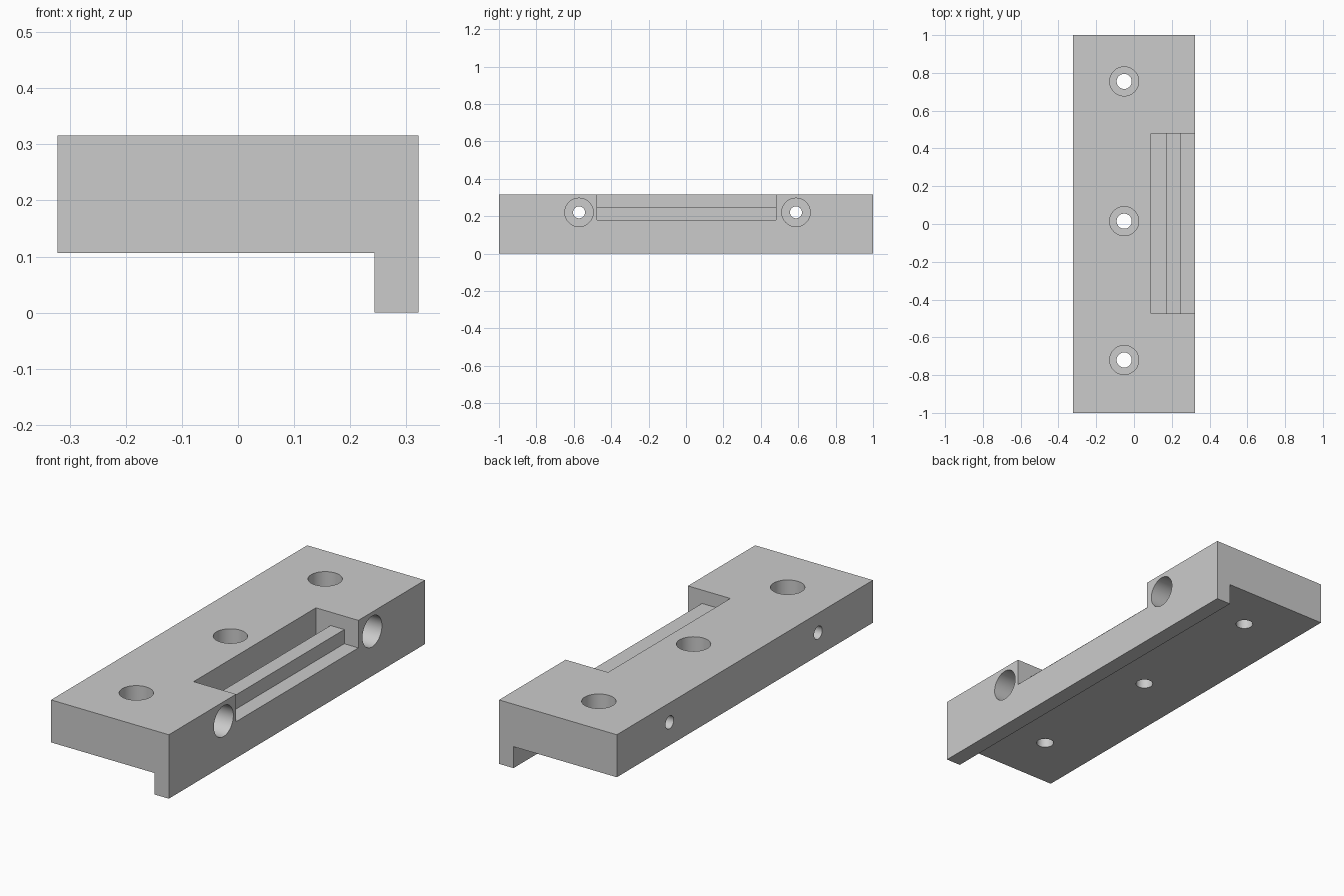
import bpy, bmesh, math
from mathutils import Matrix, Vector

cube = bpy.data.objects.get("Cube")
if cube:
    bpy.data.objects.remove(cube, do_unlink=True)

grey = bpy.data.materials.new("plain grey")
grey.use_nodes = True
colour = (0.6, 0.6, 0.6, 1)
grey.diffuse_color = colour
grey.node_tree.nodes["Principled BSDF"].inputs["Base Color"].default_value = colour

W, L, H = 0.322, 1.0, 0.316      # half width, half length, height
PLATE_Z, LIP_X = 0.106, 0.243    # underside of plate, inner face of lip


def finish(bm, name):
    bmesh.ops.recalc_face_normals(bm, faces=bm.faces)
    mesh = bpy.data.meshes.new(name)
    bm.to_mesh(mesh)
    bm.free()
    mesh.materials.append(grey)
    obj = bpy.data.objects.new(name, mesh)
    bpy.context.collection.objects.link(obj)
    return obj


def extrude_y(name, profile, y0, y1):
    """Sweep an (x, z) profile along y."""
    bm = bmesh.new()
    face = bm.faces.new([bm.verts.new((x, y0, z)) for x, z in profile])
    new = bmesh.ops.extrude_face_region(bm, geom=[face])["geom"]
    verts = [v for v in new if isinstance(v, bmesh.types.BMVert)]
    bmesh.ops.translate(bm, verts=verts, vec=(0, y1 - y0, 0))
    return finish(bm, name)


def stepped_drill(name, start, direction, bore, hole, depth, length, sides=48):
    """Counterbored hole cutter, starting just outside the surface."""
    out = 0.05
    rings = [(bore, -out), (bore, depth), (hole, depth), (hole, length)]
    place = Matrix.Translation(start) @ Vector(direction).to_track_quat("Z", "Y").to_matrix().to_4x4()
    bm = bmesh.new()
    loops = []
    for r, z in rings:
        angles = [math.tau * i / sides for i in range(sides)]
        loops.append([bm.verts.new(place @ Vector((r * math.cos(a), r * math.sin(a), z))) for a in angles])
    for a, b in zip(loops, loops[1:]):
        for i in range(sides):
            j = (i + 1) % sides
            bm.faces.new((a[i], a[j], b[j], b[i]))
    bm.faces.new(loops[0])
    bm.faces.new(loops[-1])
    return finish(bm, name)


# Plate with a lip hanging along its +x edge
body = extrude_y("mounting_plate",
                 [(-W, PLATE_Z), (LIP_X, PLATE_Z), (LIP_X, 0), (W, 0), (W, H), (-W, H)], -L, L)

# Open pocket with a raised rib left standing in it
floor, rib = 0.18, 0.25
cutters = [extrude_y("pocket_cutter",
                     [(0.09, floor), (0.17, floor), (0.17, rib), (0.245, rib),
                      (0.245, floor), (0.4, floor), (0.4, 0.4), (0.09, 0.4)], -0.475, 0.48)]

# Counterbored holes from the top
for y in (-0.72, 0.015, 0.755):
    cutters.append(stepped_drill("top_hole_cutter", (-0.052, y, H), (0, 0, -1), 0.077, 0.04, 0.105, 0.4))

# Counterbored holes from the lip side, right across the plate
for y in (-0.572, 0.588):
    cutters.append(stepped_drill("side_hole_cutter", (W, y, 0.22), (-1, 0, 0), 0.076, 0.032, 0.16, 0.8))

bpy.ops.object.select_all(action="DESELECT")
body.select_set(True)
bpy.context.view_layer.objects.active = body
for cutter in cutters:
    cutter.hide_render = True
    mod = body.modifiers.new("cut", "BOOLEAN")
    mod.operation = "DIFFERENCE"
    mod.solver = "EXACT"
    mod.object = cutter
    bpy.ops.object.modifier_apply(modifier=mod.name)
    bpy.data.objects.remove(cutter, do_unlink=True)

bpy.ops.object.shade_smooth_by_angle(angle=math.radians(30))
